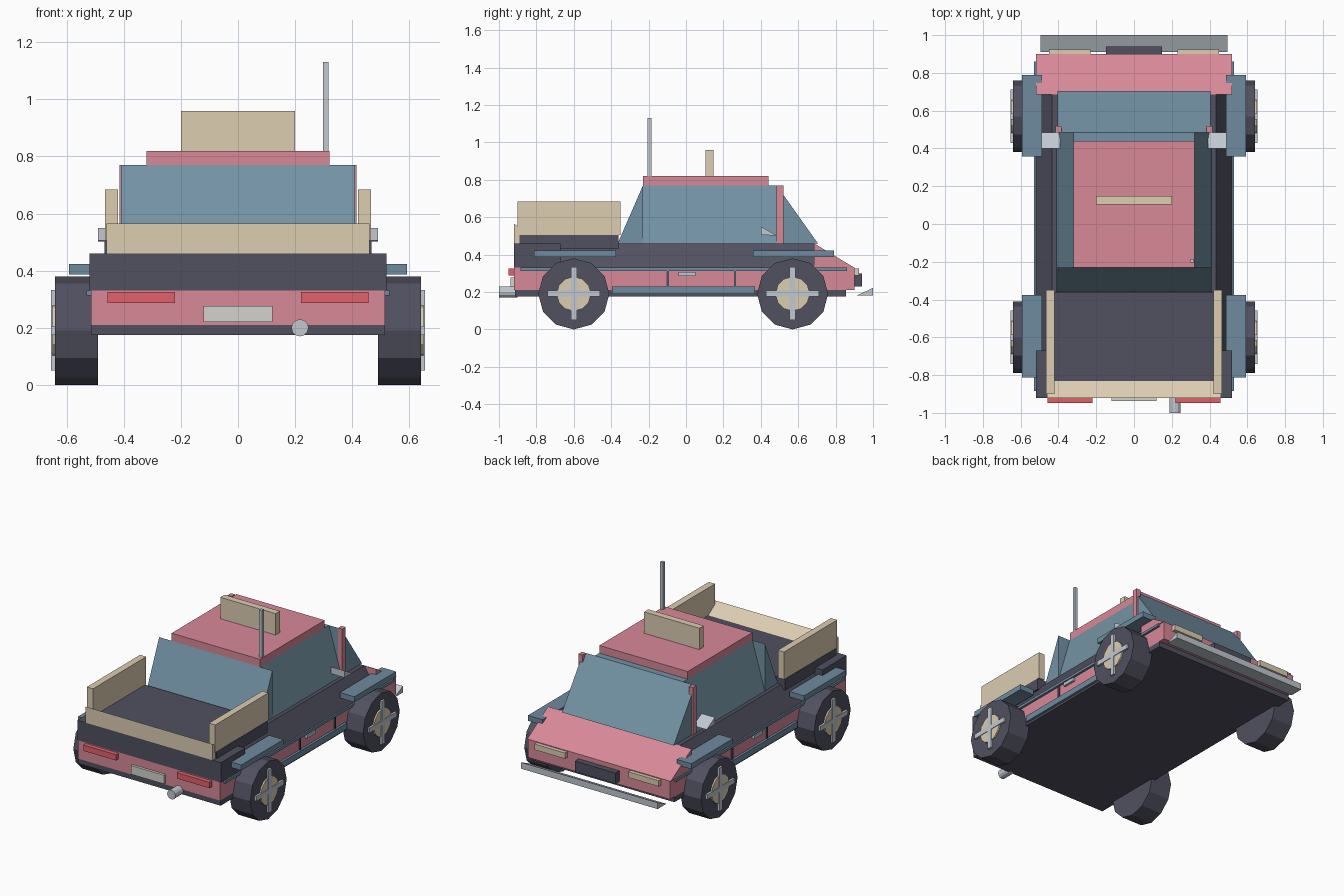
import bpy, bmesh, math
from mathutils import Matrix

if "Cube" in bpy.data.objects:
    bpy.data.objects.remove(bpy.data.objects["Cube"])

COLORS = {
    "pink": (0.84, 0.53, 0.59), "dark": (0.32, 0.32, 0.38),
    "blue": (0.45, 0.57, 0.64), "cream": (0.86, 0.80, 0.69),
    "red": (0.88, 0.38, 0.42), "silver": (0.75, 0.78, 0.81),
    "plate": (0.82, 0.82, 0.80), "trim": (0.43, 0.54, 0.62),
}
MATS = {}
for key, c in COLORS.items():
    MATS[key] = bpy.data.materials.new(key)
    MATS[key].diffuse_color = [v ** 2.2 for v in c] + [1]


def finish(name, bm, mat):
    bmesh.ops.recalc_face_normals(bm, faces=bm.faces)
    mesh = bpy.data.meshes.new(name)
    bm.to_mesh(mesh)
    bm.free()
    mesh.materials.append(MATS[mat])
    ob = bpy.data.objects.new(name, mesh)
    bpy.context.collection.objects.link(ob)
    return ob


def box(name, mat, x, y, z, top_x=None):
    """Box from ranges; top_x gives the top half width of a tapered block."""
    bm = bmesh.new()
    bmesh.ops.create_cube(bm, size=1)
    for v in bm.verts:
        up = v.co.z > 0
        xr = (-top_x, top_x) if top_x and up else x
        v.co = (xr[v.co.x > 0], y[v.co.y > 0], z[up])
    return finish(name, bm, mat)


def wedge(name, mat, x, profile):
    """Side profile of (y, z) points extruded across x."""
    bm = bmesh.new()
    face = bm.faces.new([bm.verts.new((x[0], y, z)) for y, z in profile])
    ext = bmesh.ops.extrude_face_region(bm, geom=[face])["geom"]
    for v in ext:
        if isinstance(v, bmesh.types.BMVert):
            v.co.x = x[1]
    return finish(name, bm, mat)


def cylinder(name, mat, center, r, depth, sides, axis):
    bm = bmesh.new()
    rot = Matrix.Rotation(math.pi / 2, 4, "Y" if axis == "x" else "X")
    bmesh.ops.create_cone(bm, cap_ends=True, segments=sides, radius1=r, radius2=r,
                          depth=depth, matrix=Matrix.Translation(center) @ rot)
    return finish(name, bm, mat)


def side(s, a, b):
    return tuple(sorted((s * a, s * b)))


# Body
box("underbody", "dark", (-.515, .515), (-.915, .855), (.175, .21))
box("lower_body", "pink", (-.515, .515), (-.92, .90), (.21, .33))
box("shoulder", "dark", (-.52, .52), (-.67, .685), (.33, .46), .435)
box("rear_quarter", "dark", (-.52, .52), (-.92, -.67), (.33, .46))
wedge("bonnet", "pink", (-.52, .52), [(.685, .33), (.90, .33), (.685, .46)])

# Cargo bed
box("bed", "dark", (-.467, .467), (-.89, -.36), (.43, .505))
wedge("tailgate", "cream", (-.46, .46), [(-.92, .46), (-.83, .46), (-.83, .505), (-.92, .565)])

# Cabin
box("cabin_glass", "blue", (-.41, .41), (-.23, .485), (.46, .77), .32)
wedge("windscreen", "blue", (-.405, .405), [(.485, .46), (.705, .46), (.485, .77)])
wedge("rear_window", "blue", (-.41, .41), [(-.365, .46), (-.23, .46), (-.23, .77)])
box("roof", "pink", (-.32, .32), (-.23, .44), (.77, .82))
box("roof_sign", "cream", (-.2, .2), (.103, .147), (.82, .96))
cylinder_r = .01
box("antenna", "silver", (.297, .317), (-.205, -.185), (.82, 1.13))

# Nose and tail fittings
box("grille", "dark", (-.147, .147), (.90, .94), (.23, .30))
wedge("front_splitter", "silver", (-.495, .495), [(.91, .18), (1.0, .18), (1.0, .222)])
box("rear_plate", "plate", (-.12, .12), (-.937, -.92), (.22, .277))
cylinder("exhaust", "silver", (.217, -.95, .20), .03, .10, 12, "y")

# Mirrored parts
for s, tag in ((-1, "left"), (1, "right")):
    box(f"bed_rail_{tag}", "cream", side(s, .42, .465), (-.90, -.35), (.505, .685))
    box(f"pillar_{tag}", "pink", side(s, .385, .415), (.485, .52), (.46, .77))
    wedge(f"mirror_{tag}", "silver", side(s, .393, .49), [(.40, .505), (.485, .502), (.40, .55)])
    box(f"side_trim_{tag}", "trim", side(s, .51, .53), (-.885, .86), (.313, .33))
    box(f"side_skirt_{tag}", "trim", side(s, .50, .53), (-.395, .37), (.19, .23))
    box(f"door_handle_{tag}", "silver", side(s, .51, .53), (-.04, .05), (.285, .307))
    for i, y in enumerate((-.098, .262)):
        box(f"door_seam_{tag}_{i}", "dark", side(s, .51, .522), (y - .006, y + .006), (.23, .313))
    box(f"tail_light_{tag}", "red", side(s, .22, .457), (-.948, -.92), (.287, .325))
    box(f"headlight_{tag}", "cream", side(s, .23, .45), (.89, .925), (.287, .325))

    # Fender flares and wheels
    for end, y, fy in (("rear", -.60, (-.812, -.375)), ("front", .57, (.358, .79))):
        n = f"{end}_{tag}"
        box(f"fender_{n}", "trim", side(s, .487, .592), fy, (.387, .423))
        cylinder(f"tyre_{n}", "dark", (s * .565, y, .19), .19, .15, 12, "x")
        cylinder(f"hub_{n}", "cream", (s * .635, y, .19), .092, .03, 12, "x")
        box(f"spoke_upright_{n}", "silver", side(s, .635, .654), (y - .016, y + .016), (.05, .333))
        box(f"spoke_level_{n}", "silver", side(s, .635, .654), (y - .141, y + .141), (.175, .207))

for m in bpy.data.materials:
    if m.users and not m.is_grease_pencil:
        m.use_nodes = True
        m.node_tree.nodes["Principled BSDF"].inputs["Base Color"].default_value = m.diffuse_color
